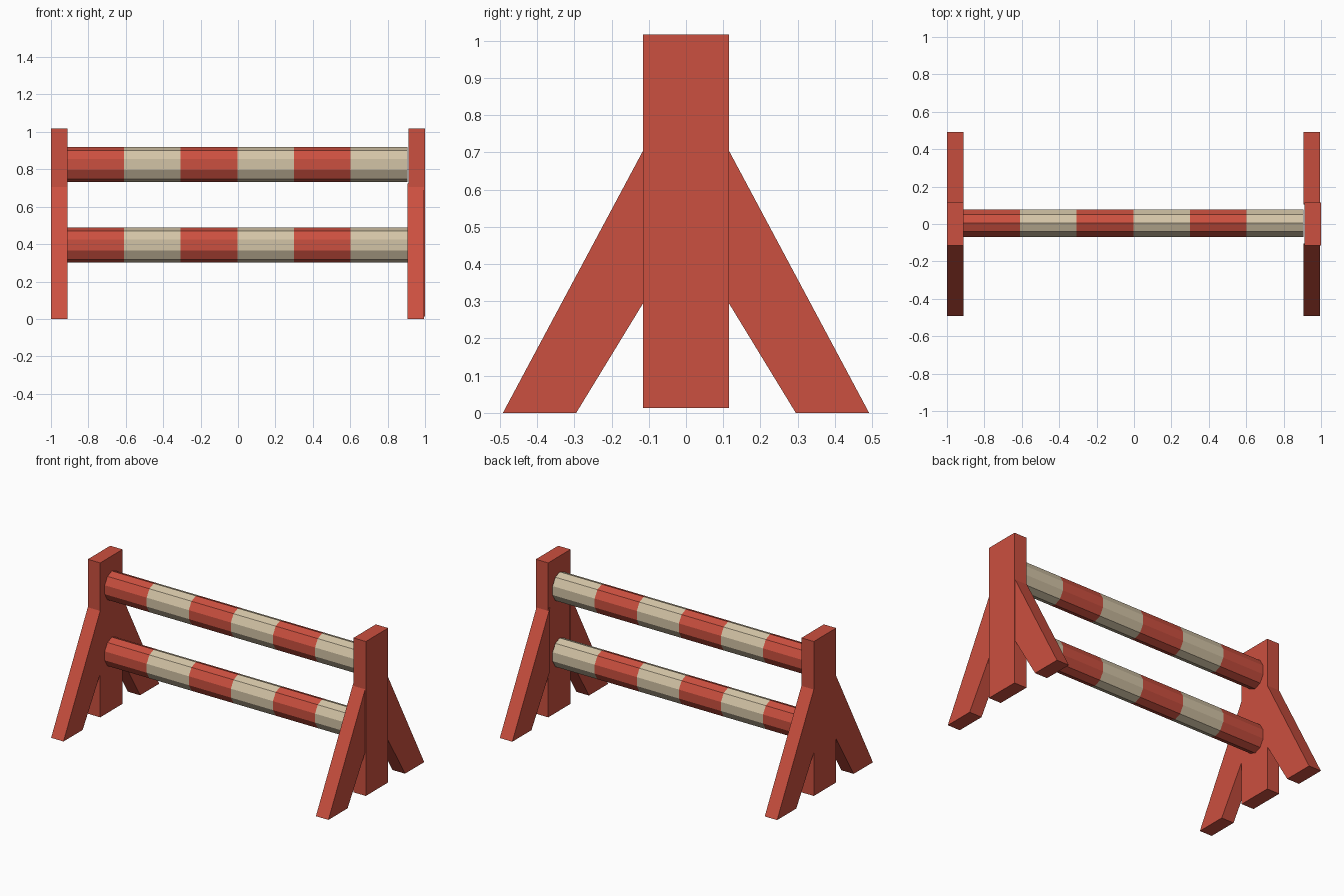
import bpy, bmesh
from math import sin, cos, pi

if "Cube" in bpy.data.objects:
    bpy.data.objects.remove(bpy.data.objects["Cube"])


def material(name, rgb):
    m = bpy.data.materials.new(name)
    m.diffuse_color = (*rgb, 1)
    m.use_nodes = True
    m.node_tree.nodes["Principled BSDF"].inputs["Base Color"].default_value = m.diffuse_color
    return m


RED = material("red_paint", (0.60, 0.08, 0.05))
CREAM = material("cream_paint", (0.65, 0.55, 0.38))


def finish(name, bm, mats):
    bmesh.ops.recalc_face_normals(bm, faces=bm.faces)
    me = bpy.data.meshes.new(name)
    bm.to_mesh(me)
    bm.free()
    for m in mats:
        me.materials.append(m)
    ob = bpy.data.objects.new(name, me)
    bpy.context.collection.objects.link(ob)


def board(name, profile, x0, x1):
    """Extrude a (y, z) outline along x."""
    bm = bmesh.new()
    face = bm.faces.new([bm.verts.new((x0, y, z)) for y, z in profile])
    ext = bmesh.ops.extrude_face_region(bm, geom=[face])["geom"]
    bmesh.ops.translate(bm, vec=(x1 - x0, 0, 0),
                        verts=[v for v in ext if isinstance(v, bmesh.types.BMVert)])
    finish(name, bm, [RED])


def pole(name, zc, x0=-0.912, x1=0.905, bands=6, sides=10, ry=0.077, rz=0.094):
    """Ten-sided oval pole with alternating painted bands."""
    bm = bmesh.new()
    rings = []
    for i in range(bands + 1):
        x = x0 + (x1 - x0) * i / bands
        rings.append([bm.verts.new((x, 0.005 + ry * sin(2 * pi * k / sides),
                                    zc + rz * cos(2 * pi * k / sides)))
                      for k in range(sides)])
    for i in range(bands):
        a, b = rings[i], rings[i + 1]
        for k in range(sides):
            n = (k + 1) % sides
            bm.faces.new((a[k], a[n], b[n], b[k])).material_index = i % 2
    # End caps
    bm.faces.new(rings[0])
    bm.faces.new(rings[-1]).material_index = (bands - 1) % 2
    finish(name, bm, [RED, CREAM])


# Stands: an upright with a splayed leg on each side
# (side, upright x range, leg x range, y where the leg meets the upright)
stands = [("left", (-1.0, -0.911), (-1.0, -0.911), 0.115),
          ("right", (0.911, 1.0), (0.905, 0.995), 0.105)]
for side, post_x, leg_x, y in stands:
    board(side + "_upright",
          [(-0.115, 0.013), (0.115, 0.013), (0.115, 1.017), (-0.115, 1.017)], *post_x)
    top, crotch = 0.705 + (0.115 - y) * 1.88, 0.295 + (0.115 - y) * 1.64
    for end, s in (("front", -1), ("back", 1)):
        board(f"{side}_{end}_leg",
              [(s * 0.492, 0), (s * y, top), (s * y, crotch), (s * 0.295, 0)], *leg_x)

# Striped poles
pole("upper_pole", 0.825)
pole("lower_pole", 0.395)
